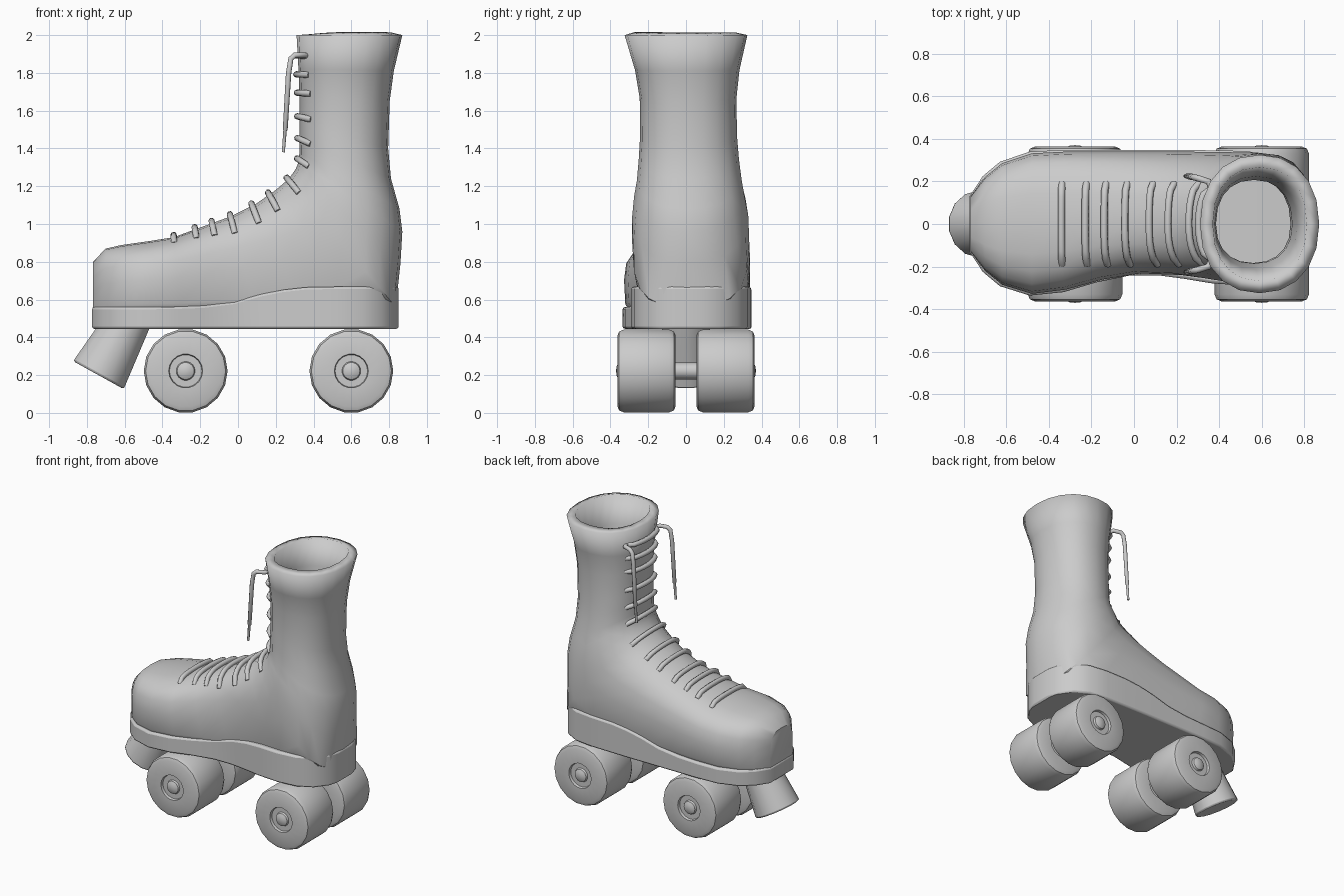
import bpy, bmesh, math
from mathutils import Vector

if "Cube" in bpy.data.objects:
    bpy.data.objects.remove(bpy.data.objects["Cube"])


def finish(name, bm, angle=40):
    bmesh.ops.recalc_face_normals(bm, faces=bm.faces)
    me = bpy.data.meshes.new(name)
    bm.to_mesh(me)
    bm.free()
    ob = bpy.data.objects.new(name, me)
    bpy.context.collection.objects.link(ob)
    bpy.ops.object.select_all(action='DESELECT')
    ob.select_set(True)
    bpy.context.view_layer.objects.active = ob
    bpy.ops.object.shade_smooth_by_angle(angle=math.radians(angle))
    return ob


def loft(name, rings, cap_end=True):
    bm = bmesh.new()
    vs = [[bm.verts.new(p) for p in r] for r in rings]
    n = len(rings[0])
    for a, b in zip(vs, vs[1:]):
        for i in range(n):
            j = (i + 1) % n
            bm.faces.new((a[i], a[j], b[j], b[i]))
    bm.faces.new(vs[0])
    if cap_end:
        bm.faces.new(vs[-1])
    return finish(name, bm)


def lathe_y(name, profile, loc, side, seg=18):
    """Spin (radius, y) points around the y axis."""
    bm = bmesh.new()
    vs = [bm.verts.new((r, y * side, 0)) for r, y in profile]
    es = [bm.edges.new(e) for e in zip(vs, vs[1:])]
    bmesh.ops.spin(bm, geom=vs + es, cent=(0, 0, 0), axis=(0, 1, 0),
                   angle=2 * math.pi, steps=seg, use_duplicate=False)
    bmesh.ops.remove_doubles(bm, verts=bm.verts, dist=1e-4)
    ob = finish(name, bm)
    ob.location = loc
    return ob


def tube(name, pts, radius, radii=None):
    cu = bpy.data.curves.new(name, 'CURVE')
    cu.dimensions = '3D'
    cu.bevel_depth = radius
    cu.bevel_resolution = 2
    cu.use_fill_caps = True
    sp = cu.splines.new('POLY')
    sp.points.add(len(pts) - 1)
    for k, (p, q) in enumerate(zip(sp.points, pts)):
        p.co = (*q, 1)
        p.radius = radii[k] if radii else 1
    sp.use_smooth = True
    ob = bpy.data.objects.new(name, cu)
    bpy.context.collection.objects.link(ob)
    return ob


# Boot sections fanning from toe to cuff: front x,z / back x,z / width -y, +y
S = [(-.768, .80, -.768, .5, .13, .13), (-.70, .87, -.70, .5, .22, .22),
     (-.62, .888, -.62, .5, .285, .285), (-.48, .908, -.48, .5, .328, .332),
     (-.34, .93, -.30, .5, .308, .34), (-.19, .985, -.10, .5, .26, .34),
     (-.04, 1.04, .10, .5, .232, .34), (.10, 1.11, .35, .5, .24, .34),
     (.20, 1.18, .62, .5, .265, .338), (.27, 1.24, .835, .56, .285, .335),
     (.305, 1.29, .86, .79, .285, .33), (.322, 1.33, .87, .96, .275, .31),
     (.325, 1.38, .855, 1.08, .26, .295), (.325, 1.45, .81, 1.24, .25, .28),
     (.325, 1.53, .795, 1.40, .243, .27), (.325, 1.68, .803, 1.65, .245, .267),
     (.32, 1.82, .825, 1.81, .27, .283), (.31, 2.0, .87, 2.0, .325, .325)]


def section(t):
    i = min(int(t), len(S) - 2)
    return [a + (b - a) * (t - i) for a, b in zip(S[i], S[i + 1])]


def front_exp(t):
    return max(2.2, 3 - .07 * t)


def ring(t, n=20):
    fx, fz, bx, bz, wl, wr = section(t)
    c, h = Vector(((fx + bx) / 2, 0, (fz + bz) / 2)), Vector(((fx - bx) / 2, 0, (fz - bz) / 2))
    back_exp = max(2.2, 5 - .7 * max(0, t - 6))
    pts = []
    for k in range(n):
        a = 2 * math.pi * k / n
        ca, sa = math.cos(a), math.sin(a)
        e = 2 / (front_exp(t) if ca > 0 else back_exp)
        w = wr if sa > 0 else wl
        pts.append(c + h * math.copysign(abs(ca) ** e, ca)
                   + Vector((0, w * math.copysign(abs(sa) ** e, sa), 0)))
    return pts


boot = loft("boot", [ring(i) for i in range(len(S))], cap_end=False)
sol = boot.modifiers.new("wall", 'SOLIDIFY')
sol.thickness = .06
sol.offset = -1

# Sole: x, -y, +y, top z
sole_st = [(-.773, .13, .13, .56), (-.71, .225, .225, .56), (-.63, .292, .292, .56),
           (-.49, .336, .34, .56), (-.33, .32, .348, .562), (-.18, .275, .348, .568),
           (-.02, .242, .348, .588), (.12, .242, .348, .628), (.24, .258, .348, .652),
           (.36, .278, .346, .665), (.52, .29, .343, .668), (.66, .275, .325, .668),
           (.76, .225, .27, .668), (.825, .14, .18, .668), (.85, .05, .09, .668)]
sole = loft("sole", [[(x, -l, .445), (x, r, .445), (x, r, z), (x, -l, z)]
                     for x, l, r, z in sole_st])
bev = sole.modifiers.new("bevel", 'BEVEL')
bev.width = .012
bev.segments = 2
bev.limit_method = 'ANGLE'
bev.angle_limit = math.radians(60)

# Wheels with recessed hubs and axle nuts, plus axles
wheel = [(0, .07), (.09, .07), (.09, .055), (.19, .055), (.212, .064), (.222, .088),
         (.222, .33), (.212, .354), (.19, .363), (.09, .363), (.086, .345), (.05, .345),
         (.045, .358), (.025, .368), (0, .37)]
for x, end in ((-.277, "front"), (.6, "rear")):
    for side, lab in ((-1, "left"), (1, "right")):
        lathe_y(f"{end}_{lab}_wheel", wheel, (x, 0, .222), side)
    lathe_y(f"{end}_axle", [(0, -.1), (.045, -.1), (.045, .1), (0, .1)], (x, 0, .222), 1, 12)

# Toe stop: tilted tapered plug
bm = bmesh.new()
bmesh.ops.create_cone(bm, cap_ends=True, segments=14, radius1=.157, radius2=.118, depth=.36)
bmesh.ops.translate(bm, verts=bm.verts, vec=(0, 0, .18))
stop = finish("toe_stop", bm)
stop.location = (-.739, 0, .2)
stop.rotation_euler = (0, math.radians(29), 0)
bev = stop.modifiers.new("bevel", 'BEVEL')
bev.width = .012
bev.segments = 2
bev.limit_method = 'ANGLE'
bev.angle_limit = math.radians(50)

# Lace bars hugging the boot front
tops = {}
for k, t in enumerate((4, 4.75, 5.35, 6, 6.82, 7.65, 8.93, 11.2, 13, 14.25, 15.1, 15.8, 16.4)):
    fx, fz, bx, bz, wl, wr = section(t)
    f, b = Vector((fx, 0, fz)), Vector((bx, 0, bz))
    c, h, n = (f + b) / 2, (f - b) / 2, front_exp(t)
    lim = .19 if t < 9 else .165
    pts = []
    for q in range(-6, 7):
        y = lim * q / 6
        u = abs(y) / (wr if y > 0 else wl)
        lift = .012 if abs(q) < 6 else -.012
        pts.append(c + h * (1 - u ** n) ** (1 / n) + h.normalized() * lift + Vector((0, y, 0)))
    tube(f"lace_{k + 1}", pts, .017)
    tops = {-1: pts[0], 1: pts[-1]}

# Hanging lace ends with thin tips
for side, lab in ((-1, "left"), (1, "right")):
    path = [tops[side], (.35, side * .2, 1.895), (.30, side * .215, 1.893),
            (.28, side * .22, 1.875), (.268, side * .222, 1.8), (.25, side * .225, 1.5),
            (.249, side * .225, 1.495), (.24, side * .225, 1.38)]
    tube(f"lace_end_{lab}", path, .015, [1, 1, 1, 1, 1, .9, .65, .55])
